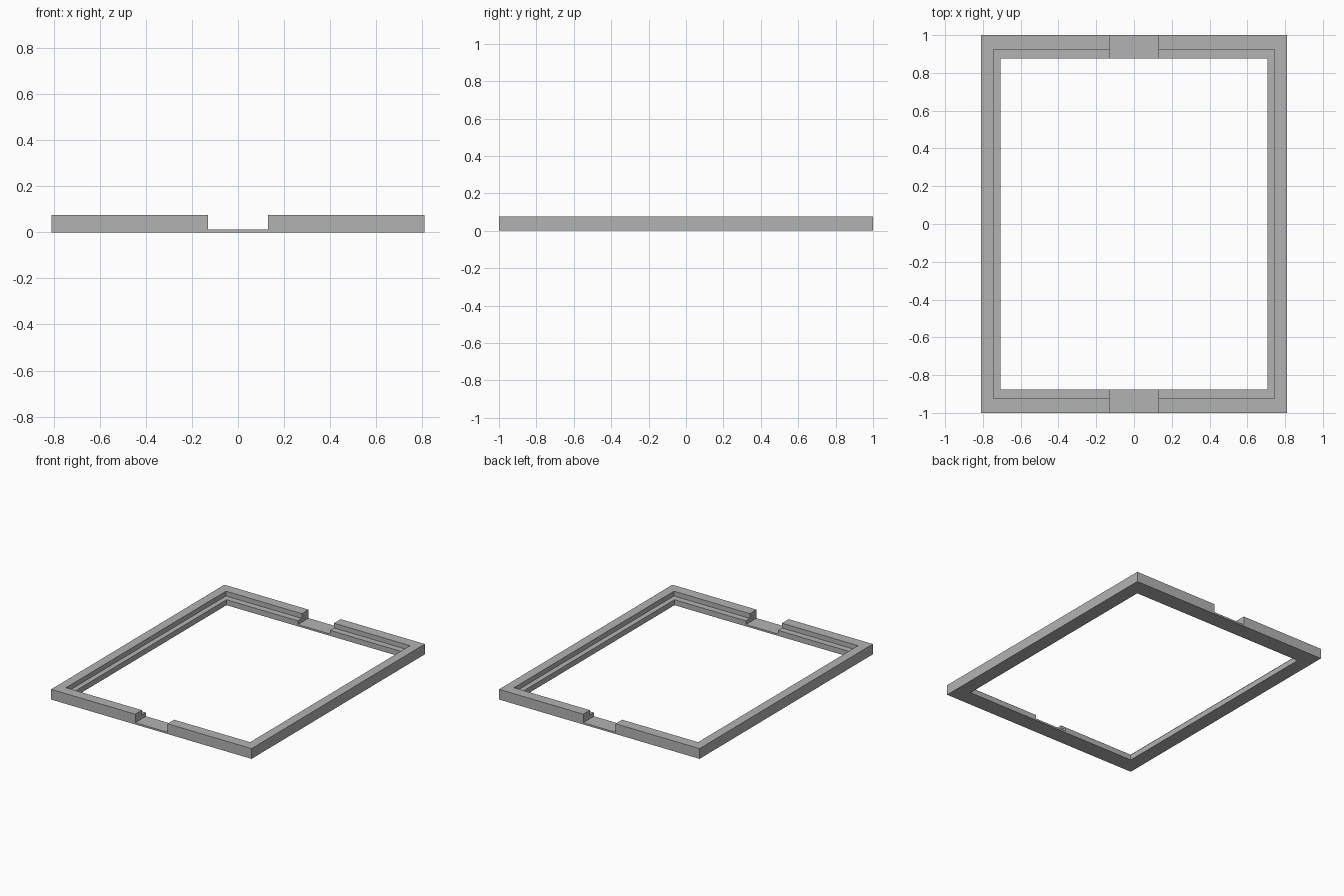
import bpy
import bmesh

cube = bpy.data.objects.get("Cube")
if cube:
    bpy.data.objects.remove(cube, do_unlink=True)

# Overall sizes
HEIGHT, LEDGE, BRIDGE = 0.075, 0.04, 0.013
OUTER, STEP, INNER = (0.81, 1.0), (0.744, 0.923), (0.707, 0.877)
NOTCH_HALF_WIDTH = 0.13

grey = bpy.data.materials.new("plain_grey")
grey.use_nodes = True
colour = (0.45, 0.45, 0.45, 1)
grey.diffuse_color = colour
grey.node_tree.nodes["Principled BSDF"].inputs["Base Color"].default_value = colour


def add_object(name, bm):
    bmesh.ops.recalc_face_normals(bm, faces=bm.faces)
    mesh = bpy.data.meshes.new(name)
    bm.to_mesh(mesh)
    bm.free()
    mesh.materials.append(grey)
    obj = bpy.data.objects.new(name, mesh)
    bpy.context.collection.objects.link(obj)
    return obj


# Frame: a stepped rail profile carried round four mitred corners
profile = [(OUTER, 0), (OUTER, HEIGHT), (STEP, HEIGHT),
           (STEP, LEDGE), (INNER, LEDGE), (INNER, 0)]
corners = [(1, 1), (-1, 1), (-1, -1), (1, -1)]
bm = bmesh.new()
rings = [[bm.verts.new((sx * half[0], sy * half[1], z)) for sx, sy in corners]
         for half, z in profile]
for a, b in zip(rings, rings[1:] + rings[:1]):
    for i in range(4):
        j = (i + 1) % 4
        bm.faces.new((a[i], a[j], b[j], b[i]))
frame = add_object("stepped_frame", bm)

# Notches: one long block cuts the front and back rails down to thin bridges
bm = bmesh.new()
bmesh.ops.create_cube(bm, size=1)
bmesh.ops.scale(bm, verts=bm.verts, vec=(2 * NOTCH_HALF_WIDTH, 3, 0.2))
bmesh.ops.translate(bm, verts=bm.verts, vec=(0, 0, BRIDGE + 0.1))
cutter = add_object("notch_cutter", bm)
cutter.hide_render = True

cut = frame.modifiers.new("notches", "BOOLEAN")
cut.operation = "DIFFERENCE"
cut.solver = "EXACT"
cut.object = cutter
bpy.context.view_layer.objects.active = frame
frame.select_set(True)
bpy.ops.object.modifier_apply(modifier=cut.name)
bpy.data.objects.remove(cutter, do_unlink=True)
